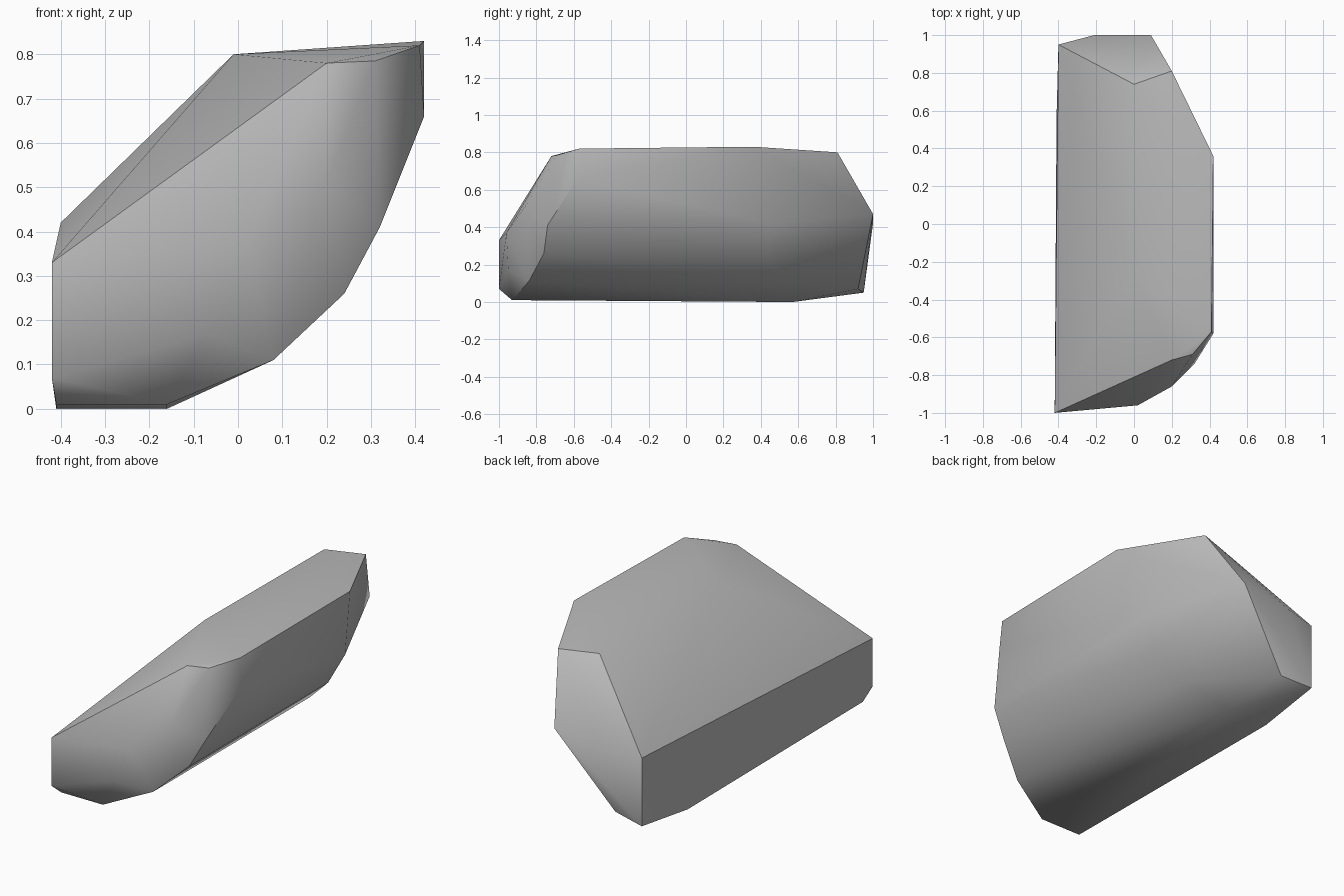
import bpy
import bmesh
import math


def remove_default_cube():
    cube = bpy.data.objects.get("Cube")
    if cube:
        bpy.data.objects.remove(cube, do_unlink=True)


def flat_material(name, colour):
    material = bpy.data.materials.new(name)
    material.use_nodes = True
    material.diffuse_color = colour
    material.node_tree.nodes["Principled BSDF"].inputs["Base Color"].default_value = colour
    return material


def faceted_block(name, outlines, material, sharp_angle):
    """Wrap a tight convex skin around a set of corner outlines."""
    bm = bmesh.new()
    for outline in outlines:
        for corner in outline:
            bm.verts.new(corner)
    hull = bmesh.ops.convex_hull(bm, input=bm.verts[:])
    loose = set(hull["geom_interior"]) | set(hull["geom_unused"])
    bmesh.ops.delete(bm, geom=[g for g in loose if isinstance(g, bmesh.types.BMVert)], context="VERTS")
    bmesh.ops.dissolve_limit(bm, angle_limit=math.radians(1), verts=bm.verts[:], edges=bm.edges[:])
    bmesh.ops.recalc_face_normals(bm, faces=bm.faces[:])
    mesh = bpy.data.meshes.new(name)
    bm.to_mesh(mesh)
    bm.free()
    block = bpy.data.objects.new(name, mesh)
    bpy.context.collection.objects.link(block)
    mesh.materials.append(material)
    bpy.ops.object.select_all(action="DESELECT")
    block.select_set(True)
    bpy.context.view_layer.objects.active = block
    bpy.ops.object.shade_smooth_by_angle(angle=math.radians(sharp_angle))
    return block


remove_default_cube()

# Flat vertical wall on the low side
low_wall = [(-.42, -1, .33), (-.42, -1, .07), (-.41, -.93, .01),
            (-.41, .57, 0), (-.4, .95, .05), (-.4, .95, .42)]

# Ridge and rim of the upper surface
top_ridge = [(-.01, -.27, .8), (0, .74, .8), (.2, .81, .8)]
top_rim = [(.2, -.72, .78), (.31, -.69, .785), (.41, -.57, .82),
           (.42, .36, .83)]

# Bulging front end and the edge where it meets the underside
front_bulge = [(.2, -.86, .51), (.02, -.96, .37), (-.07, -.95, .17)]
front_edge = [(.42, -.58, .66), (.32, -.74, .41), (.24, -.76, .26),
              (.08, -.84, .11), (-.16, -.93, .01)]

# Rear end and the edge where it meets the underside
rear_bulge = [(-.21, 1, .42), (.09, 1, .47), (-.22, .92, .07)]
rear_edge = [(.32, .46, .42), (.24, .43, .26), (.08, .5, .11), (-.16, .57, 0)]

stone = flat_material("mid grey stone", (.5, .5, .5, 1))
faceted_block("stone_block",
              [low_wall, top_ridge, top_rim, front_bulge, front_edge,
               rear_bulge, rear_edge], stone, 42)
